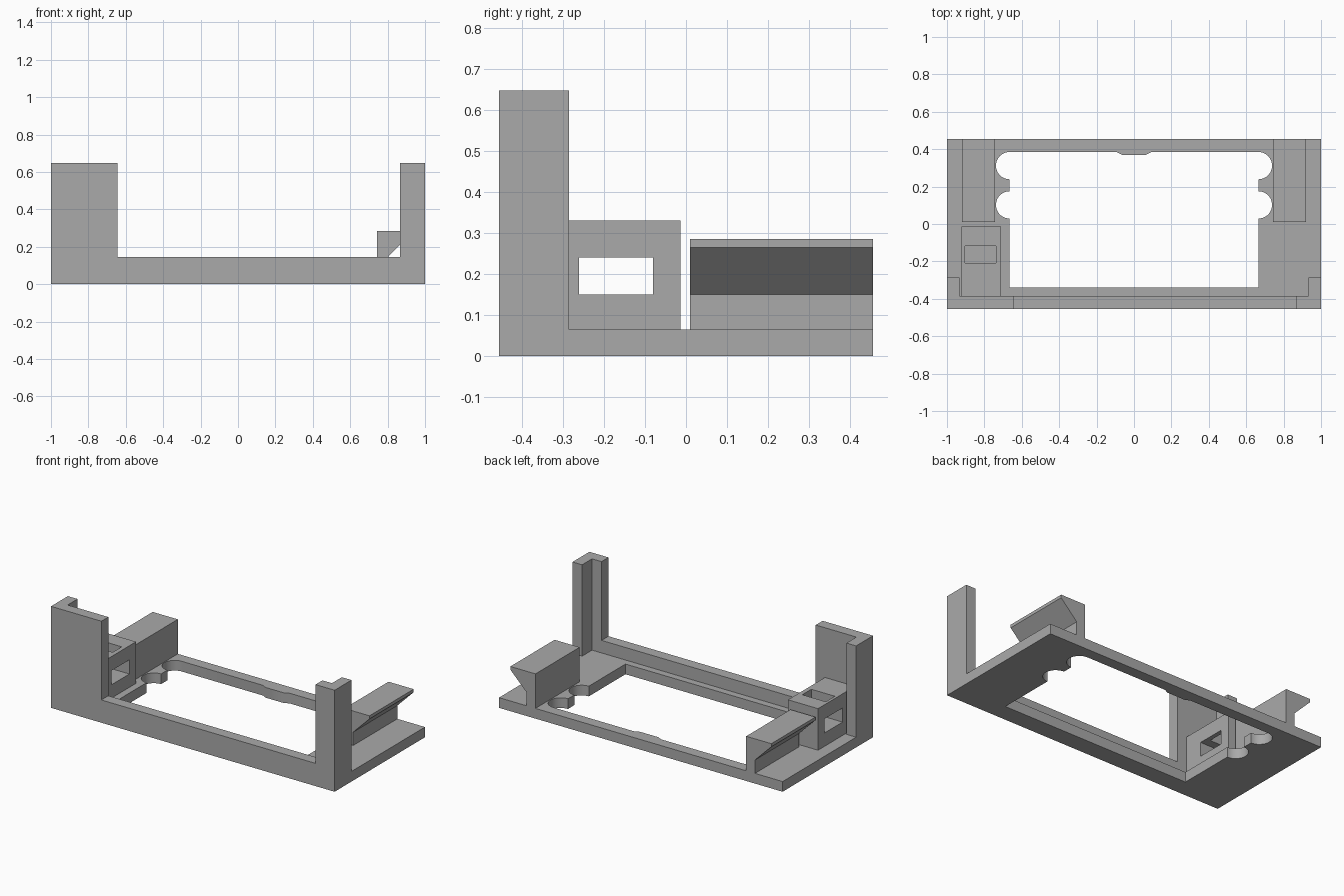
import bpy, bmesh, math
from mathutils import Vector

if "Cube" in bpy.data.objects:
    bpy.data.objects.remove(bpy.data.objects["Cube"])

grey = bpy.data.materials.new("plain grey")
grey.diffuse_color = (0.4, 0.4, 0.4, 1)
grey.use_nodes = True
grey.node_tree.nodes["Principled BSDF"].inputs["Base Color"].default_value = grey.diffuse_color


def prism(name, points, start, end, axis):
    """Extrude a closed profile: (x, y) along Z, or (x, z) along Y."""
    place = (lambda a, b, t: (a, b, t)) if axis == "Z" else (lambda a, b, t: (a, t, b))
    bm = bmesh.new()
    face = bm.faces.new([bm.verts.new(place(a, b, start)) for a, b in points])
    out = bmesh.ops.extrude_face_region(bm, geom=[face])
    verts = [v for v in out["geom"] if isinstance(v, bmesh.types.BMVert)]
    bmesh.ops.translate(bm, verts=verts, vec=Vector(place(0, 0, end - start)))
    bmesh.ops.recalc_face_normals(bm, faces=bm.faces)
    mesh = bpy.data.meshes.new(name)
    bm.to_mesh(mesh)
    bm.free()
    mesh.materials.append(grey)
    obj = bpy.data.objects.new(name, mesh)
    bpy.context.collection.objects.link(obj)
    return obj


def block(name, x0, x1, y0, y1, z0, z1):
    return prism(name, [(x0, y0), (x1, y0), (x1, y1), (x0, y1)], z0, z1, "Z")


def combine(target, tool, operation):
    """Apply a boolean and remove the tool."""
    mod = target.modifiers.new("cut", "BOOLEAN")
    mod.operation, mod.solver, mod.object = operation, "EXACT", tool
    bpy.context.view_layer.objects.active = target
    bpy.ops.object.modifier_apply(modifier=mod.name)
    bpy.data.objects.remove(tool)


def scallop(y, r=0.073, n=24):
    return [(0.665 + r * math.sin(math.pi * i / n), y + r * math.cos(math.pi * i / n))
            for i in range(n + 1)]


# Base plate with a scalloped opening and a small tab at the back
BASE = 0.065
frame = block("bracket_frame", -1, 1, -0.455, 0.455, 0, BASE)
half = [(0.065, 0.37), (0.093, 0.385)] + scallop(0.312) + scallop(0.102) + [(0.665, -0.34)]
opening = half + [(-x, y) for x, y in reversed(half)]
combine(frame, prism("opening", opening, -0.1, 0.2, "Z"), "DIFFERENCE")

# Front wall: low lip rising to a tall panel at each end
wall = [(-1, 0), (1, 0), (1, 0.647), (0.865, 0.647), (0.865, 0.145),
        (-0.645, 0.145), (-0.645, 0.647), (-1, 0.647)]
combine(frame, prism("front_wall", wall, -0.455, -0.385, "Y"), "UNION")

# Corner returns and overhanging clip rails on both sides
rail = [(0.743, 0.03), (0.805, 0.03), (0.805, 0.15), (0.92, 0.265), (0.92, 0.285), (0.743, 0.285)]
for s in (-1, 1):
    combine(frame, block("corner_return", *sorted((s * 0.932, s)), -0.42, -0.285, 0, 0.647), "UNION")
    combine(frame, prism("clip_rail", [(s * x, z) for x, z in rail], 0.01, 0.455, "Y"), "UNION")

# Socket box with a side-to-side window and a slot in its top
box = block("socket_box", -0.922, -0.71, -0.40, -0.013, 0.03, 0.33)
combine(box, block("window", -1.1, -0.5, -0.26, -0.08, 0.15, 0.24), "DIFFERENCE")
combine(box, block("top_slot", -0.904, -0.738, -0.208, -0.117, 0.2, 0.5), "DIFFERENCE")
combine(frame, box, "UNION")

# Smooth the scallops while keeping the corners crisp
bpy.ops.object.select_all(action="DESELECT")
frame.select_set(True)
bpy.context.view_layer.objects.active = frame
bpy.ops.object.shade_smooth_by_angle(angle=math.radians(30))
